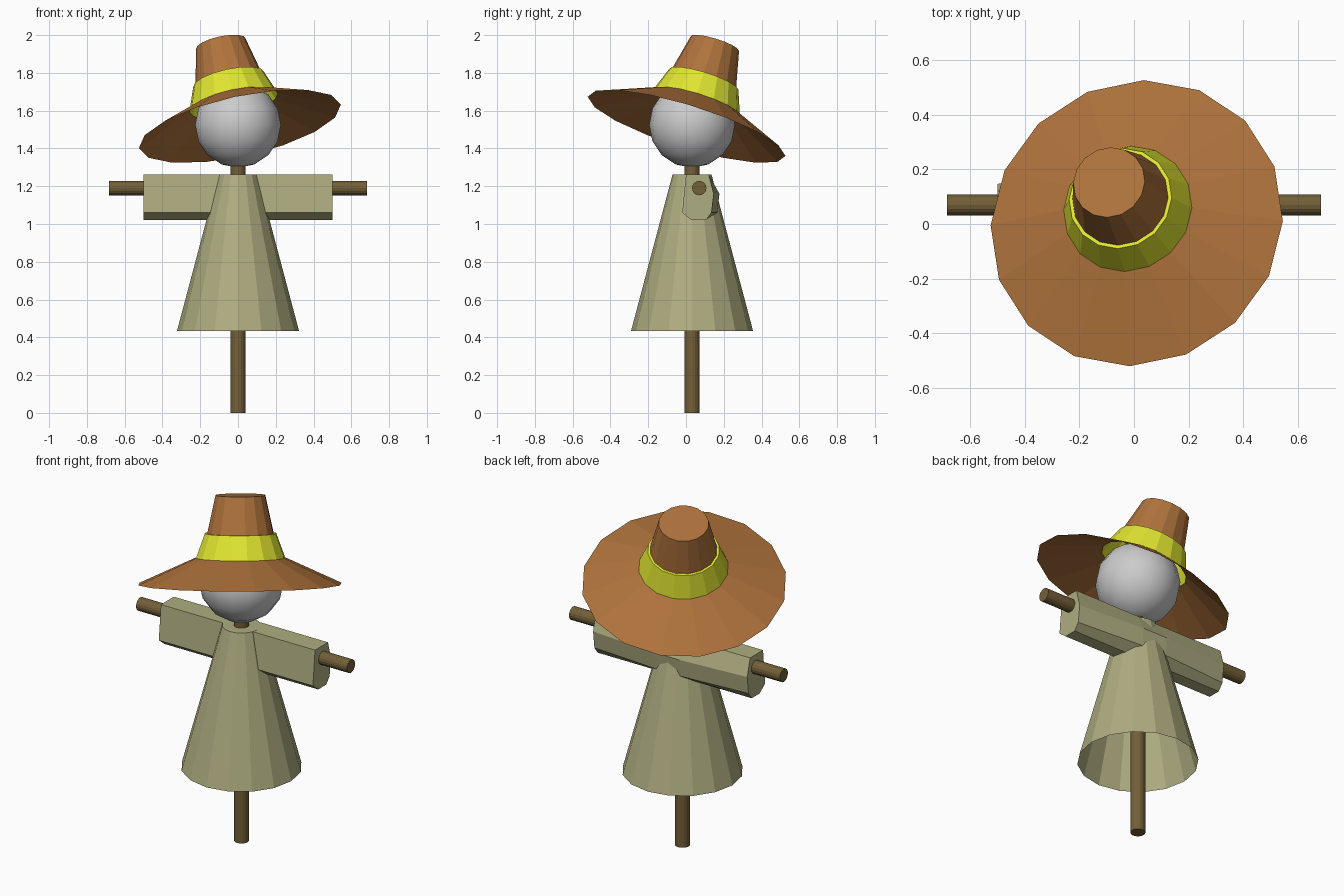
import bpy, math
from mathutils import Vector, Quaternion, Matrix

if "Cube" in bpy.data.objects:
    bpy.data.objects.remove(bpy.data.objects["Cube"])


def material(name, color):
    m = bpy.data.materials.new(name)
    m.diffuse_color = (*color, 1)
    m.use_nodes = True
    m.node_tree.nodes["Principled BSDF"].inputs["Base Color"].default_value = m.diffuse_color
    return m


WOOD = material("wood", (0.17, 0.115, 0.04))
CLOTH = material("cloth", (0.43, 0.42, 0.22))
FELT = material("felt", (0.43, 0.17, 0.045))
YELLOW = material("yellow", (0.75, 0.79, 0.03))


def ring(r, z, center=(0, 0), n=16):
    return [(center[0] + r * math.cos(math.tau * i / n),
             center[1] + r * math.sin(math.tau * i / n), z) for i in range(n)]


def loft(name, rings, mat, start=False, end=False, matrix=None):
    """Skin equal-sized rings of points, optionally capping either end."""
    n = len(rings[0])
    faces = [(k * n + i, k * n + (i + 1) % n, (k + 1) * n + (i + 1) % n, (k + 1) * n + i)
             for k in range(len(rings) - 1) for i in range(n)]
    if start:
        faces.append(tuple(reversed(range(n))))
    if end:
        faces.append(tuple(range((len(rings) - 1) * n, len(rings) * n)))
    me = bpy.data.meshes.new(name)
    me.from_pydata([p for r in rings for p in r], [], faces)
    me.materials.append(mat)
    ob = bpy.data.objects.new(name, me)
    if matrix:
        ob.matrix_world = matrix
    bpy.context.collection.objects.link(ob)
    return ob


BODY_Y = 0.032

# Upright pole and cross bar
loft("pole", [ring(0.04, 0), ring(0.04, 1.36)], WOOD, True, True,
     Matrix.Translation((0, BODY_Y, 0)))
loft("cross_bar", [ring(0.038, -0.684), ring(0.038, 0.684)], WOOD, True, True,
     Matrix.Translation((0, 0.07, 1.19)) @ Matrix.Rotation(math.pi / 2, 4, 'Y'))

# Robe: cone open at the hem
loft("robe", [ring(0.323, 0.434), ring(0.103, 1.263)], CLOTH, False, True,
     Matrix.Translation((0, BODY_Y, 0)))

# Sleeves: one prism across the shoulders, bulging a little at the back
section = [(0.0, 1.262), (-0.02, 1.06), (0.03, 1.02), (0.105, 1.02),
           (0.135, 1.06), (0.147, 1.16), (0.12, 1.262)]


def sleeve_ring(x, bulge):
    return [(x, y + (bulge if y > 0.13 else 0), z) for y, z in section]


loft("sleeves", [sleeve_ring(-0.5, 0), sleeve_ring(-0.08, 0.03),
                 sleeve_ring(0.08, 0.03), sleeve_ring(0.5, 0)], CLOTH, True, True)

# Head
bpy.ops.mesh.primitive_uv_sphere_add(segments=16, ring_count=8, radius=0.227,
                                     location=(0, BODY_Y, 1.525))
head = bpy.context.object
head.name = "head"
bpy.ops.object.shade_smooth()

# Tilted hat: brim, band and crown share one leaning axis
axis = Vector((-0.22, 0.31, 1)).normalized()
tilt = Vector((0, 0, 1)).rotation_difference(axis) @ Quaternion((0, 0, 1), math.radians(-1))
hat = Matrix.Translation((0.01, 0.003, 1.517)) @ tilt.to_matrix().to_4x4()
OFF = (-0.005, 0.013)
loft("hat_brim", [ring(0.547, 0), ring(0.24, 0.139, OFF)], FELT, matrix=hat)
loft("hat_band", [ring(0.24, 0.139, OFF), ring(0.192, 0.27, OFF), ring(0.179, 0.27, OFF)],
     YELLOW, matrix=hat)
loft("hat_crown", [ring(0.179, 0.27, OFF), ring(0.134, 0.473, OFF)], FELT, False, True, hat)
